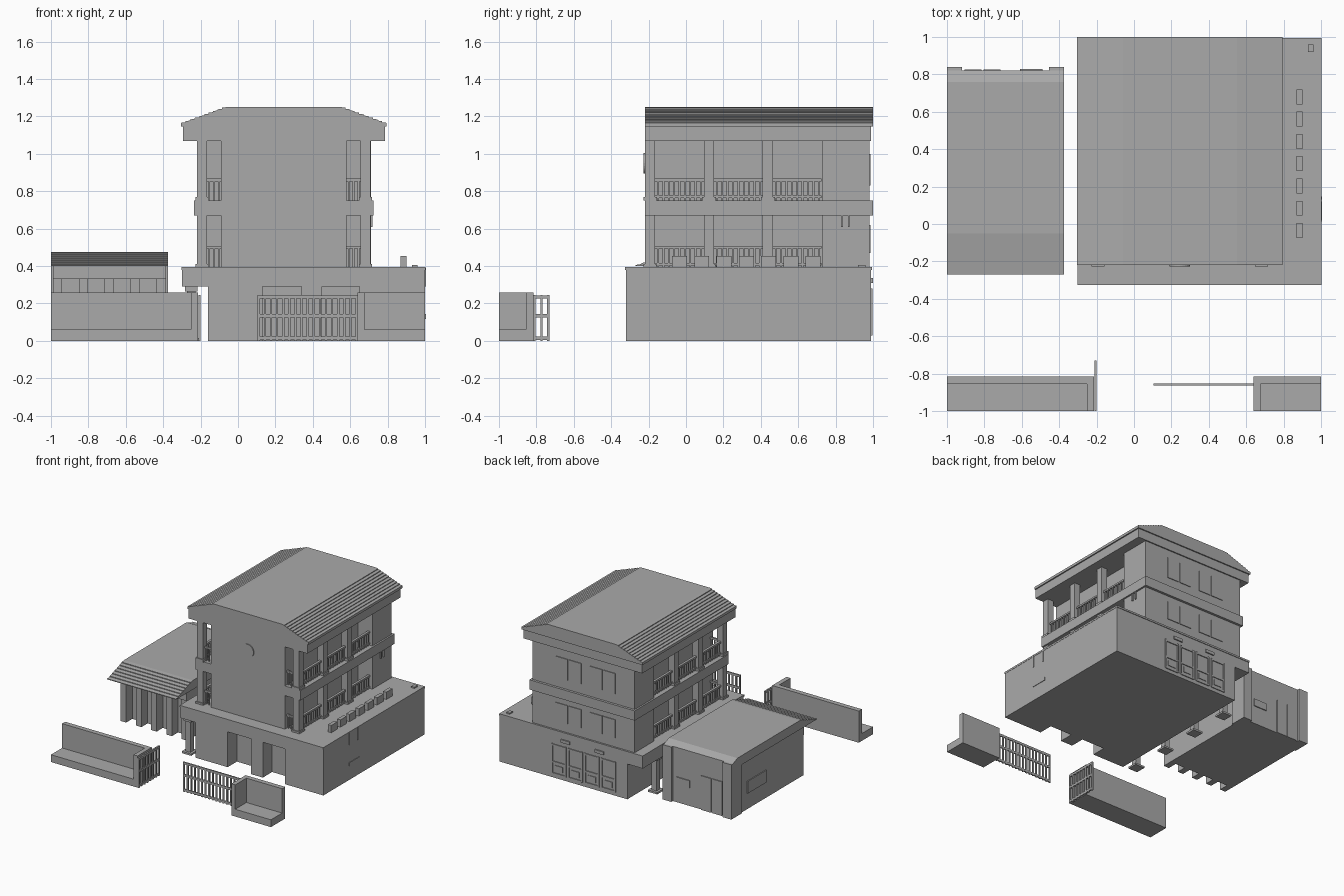
import bpy, bmesh
from math import radians
from mathutils import Matrix, Vector

default_cube = bpy.data.objects.get("Cube")
if default_cube:
    bpy.data.objects.remove(default_cube)

shade = (0.4, 0.4, 0.4, 1)
grey = bpy.data.materials.new("plain_grey")
grey.use_nodes = True
grey.diffuse_color = shade
grey.node_tree.nodes["Principled BSDF"].inputs["Base Color"].default_value = shade


def finish(name, bm):
    bmesh.ops.recalc_face_normals(bm, faces=bm.faces)
    mesh = bpy.data.meshes.new(name)
    bm.to_mesh(mesh)
    bm.free()
    mesh.materials.append(grey)
    bpy.context.collection.objects.link(bpy.data.objects.new(name, mesh))


def build(name, *blocks):
    """One object made of boxes, each given as spans along x, y and z."""
    bm = bmesh.new()
    for block in blocks:
        middle = Vector([(low + high) / 2 for low, high in block])
        size = Vector([high - low for low, high in block])
        place = Matrix.Translation(middle) @ Matrix.Diagonal(size.to_4d())
        bmesh.ops.create_cube(bm, size=1, matrix=place)
    finish(name, bm)


def prism(name, outline, move):
    """Extrude a flat outline along the move vector."""
    bm = bmesh.new()
    face = bm.faces.new([bm.verts.new(point) for point in outline])
    result = bmesh.ops.extrude_face_region(bm, geom=[face])["geom"]
    moved = [item for item in result if isinstance(item, bmesh.types.BMVert)]
    bmesh.ops.translate(bm, vec=move, verts=moved)
    finish(name, bm)


def around(middle, size):
    return (middle - size / 2, middle + size / 2)


def grow(span, margin):
    return (span[0] - margin, span[1] + margin)


def spread(span, count):
    low, high = span
    return [low + (high - low) * step / (count - 1) for step in range(count)]


def tiles(eave, ridge, count, lip=0.006):
    """Stepped slope of tile rows, from the eave point to the ridge point."""
    rows = [Vector(eave).lerp(Vector(ridge), step / count) for step in range(count + 1)]
    points = []
    for lower, upper in zip(rows, rows[1:]):
        points += [lower + Vector((0, lip)), upper]
    return points


# Shared levels and spans
deck, floor, eave = 0.39, 0.75, 1.15
middle = 0.245
front, back = -0.32, 0.99
upper_front = -0.22
house_x, house_y = (-0.16, 1), (front, back)
core_x = around(middle, 0.67)
rooms_x = around(middle, 0.93)
storeys = (deck, floor)

# Ground floor with two recessed front openings
inner_front = front + 0.12
lintel = 0.29
porch = (front, inner_front)
piers = [(house_x[0], 0.13), (0.34, 0.45), (0.65, house_x[1])]
build("ground_floor",
      (house_x, (inner_front, back), (0, deck)),
      (house_x, porch, (lintel, deck)),
      *[(pier, porch, (0, lintel)) for pier in piers])
slab_x = (-0.3, house_x[1])
build("terrace_slab", (slab_x, house_y, (lintel, deck)),
      (grow(slab_x, 0.002), grow(house_y, 0.005), (deck - 0.01, deck + 0.005)))

# Posts under the overhanging side of the terrace
supports = []
for y in spread((-0.27, 0.75), 4):
    for width, height in ((0.045, (0, lintel)), (0.085, (0, 0.015)), (0.065, (0.265, lintel))):
        supports.append((around(-0.25, width), around(y, width), height))
build("side_columns", *supports)

# Upper floors: core, wider back rooms, floor band and roof beam
build("upper_core", (core_x, (upper_front, back - 0.01), (deck, eave)))
build("back_rooms", (rooms_x, (0.73, back - 0.01), (deck, eave)))
build("floor_band", (grow(rooms_x, 0.014), (upper_front, 1), (0.67, floor)))
build("roof_beam", (grow(rooms_x, 0.075), (upper_front, back), (1.07, eave)))

# Gallery columns and railings, mirrored to both sides
columns, railings = [], []
column = 0.055
bay = 0.315
for side in (-1, 1):
    x = middle + side * 0.437
    for row in range(3):
        start = upper_front + bay * row
        post_x, post_y = around(x, column), (start, start + column)
        columns.append((post_x, post_y, (deck, eave)))
        for base in storeys:
            columns.append((grow(post_x, 0.008), grow(post_y, 0.008), (base, base + 0.02)))
            opening = (start + column, start + bay)
            for height in (0.02, 0.11):
                railings.append((around(x, 0.02), opening, around(base + height, 0.014)))
            for y in spread(grow(opening, -0.015), 9):
                railings.append((around(x, 0.012), around(y, 0.01), (base, base + 0.11)))
    # Short front railing between corner column and core
    gap = sorted((x, core_x[side > 0]))
    for base in storeys:
        railings.append((gap, around(-0.19, 0.015), around(base + 0.11, 0.014)))
        for bar in spread(grow(gap, -0.012), 4):
            railings.append((around(bar, 0.01), around(-0.19, 0.01), (base, base + 0.11)))
build("gallery_columns", *columns)
build("gallery_railings", *railings)

# Main roof: stepped tile slopes mirrored about a flat top
slope = tiles((-0.55, eave + 0.01), (-0.305, 1.25), 10)
half = [Vector((-0.55, eave - 0.005))] + slope
outline = [(middle + x, upper_front, z) for x, z in half]
outline += [(middle - x, upper_front, z) for x, z in reversed(half)]
prism("main_roof", outline, (0, 1 - upper_front, 0))

# Round front plaque
bm = bmesh.new()
plaque = Matrix.Translation((middle, upper_front, 0.95)) @ Matrix.Rotation(radians(90), 4, "X")
bmesh.ops.create_cone(bm, cap_ends=True, segments=24, radius1=0.055, radius2=0.055,
                      depth=0.015, matrix=plaque)
finish("round_plaque", bm)

# Back windows: two pairs of sashes on each upper floor
sashes = []
for height in ((0.47, 0.62), (0.83, 1)):
    for pair in (0.07, 0.38):
        for sash in (pair - 0.06, pair + 0.06):
            sashes.append((around(sash, 0.11), around(back - 0.01, 0.012), height))
build("back_windows", *sashes)

# Four panelled back doors, with a vent over each pair
doors, vents = [], []
for x in spread((0.01, 0.46), 4):
    for jamb in around(x, 0.12):
        doors.append((around(jamb, 0.012), around(back, 0.016), (0.03, 0.28)))
    for rail in (0.035, 0.13, 0.27):
        doors.append((around(x, 0.12), around(back, 0.014), around(rail, 0.014)))
    doors.append((around(x, 0.07), around(back, 0.01), (0.06, 0.105)))
for x in (0.09, 0.4):
    vents.append((around(x, 0.08), around(back, 0.02), (0.31, 0.335)))
build("back_doors", *doors)
build("door_vents", *vents)

# Terrace planters and small fittings
build("terrace_planters", *[(around(0.885, 0.03), around(y, 0.08), (deck, 0.455))
                            for y in spread((-0.035, 0.68), 7)])
build("terrace_hatch", (around(0.945, 0.03), around(0.94, 0.04), (deck, deck + 0.015)))
build("side_pipes", *[(around(1, 0.01), around(y, 0.01), (lintel, deck)) for y in (0.015, 0.125)])
build("side_vent", (around(1, 0.008), around(0.08, 0.135), around(0.13, 0.025)))
build("drain_pipes", *[(around(rooms_x[1], 0.02), around(y, 0.01), (0.61, floor))
                       for y in (0.835, 0.87)])

# Side building with a tiled front slope
annex_x = (-1, -0.375)
annex_front, annex_back = -0.03, 0.82
annex_eave, annex_top = 0.4, 0.475
inside_x = grow(annex_x, -0.01)
build("annex_walls", (inside_x, (annex_front, annex_back), (0, annex_eave)))
build("annex_back_piers", *[(around(x, 0.08), (0.7, annex_back + 0.02), (0, 0.45))
                            for x in grow(annex_x, -0.04)])
build("annex_front_beam", (inside_x, (-0.12, annex_front), (0.33, annex_eave)))
build("annex_front_piers", *[(around(x, 0.05), (-0.11, annex_front), (0, 0.33))
                             for x in spread(grow(inside_x, -0.025), 5)])
slope = tiles((-0.27, annex_eave), (-0.05, annex_top), 7)
rear = [(0.76, annex_top), (annex_back, 0.45), (annex_back, annex_eave)]
prism("annex_roof", [(annex_x[0], y, z) for y, z in [(-0.27, annex_eave)] + slope + rear],
      (annex_x[1] - annex_x[0], 0, 0))
build("annex_back_door", *[(around(x, 0.09), around(annex_back, 0.014), (0, 0.28))
                           for x in (-0.86, -0.76)])
build("annex_back_window", (around(-0.55, 0.12), around(annex_back, 0.016), around(0.18, 0.06)))
build("annex_side_window", (around(inside_x[0], 0.014), around(0.5, 0.24), around(0.18, 0.1)))

# Street walls: low planter base, back wall and end wall
street, step, wall_top = (-1, -0.815), 0.06, 0.26
for name, wall_x, end_x in (("left_street_wall", (-1, -0.213), (-0.25, -0.213)),
                            ("right_street_wall", (0.64, 1), (0.64, 0.675))):
    build(name, (wall_x, street, (0, step)),
          (wall_x, (street[1] - 0.04, street[1]), (step, wall_top)),
          (end_x, street, (step, wall_top)))


# Barred gates, one closed and one swung open
def gate(name, length, depth, count, turned):
    rails = [(length, depth, around(z, 0.018)) for z in (0.015, 0.135, 0.235)]
    bars = [(around(bar, 0.012), depth, (0, 0.245)) for bar in spread(grow(length, -0.006), count)]
    blocks = rails + bars
    if turned:
        blocks = [(across, run, height) for run, across, height in blocks]
    build(name, *blocks)


gate("front_gate", (0.105, 0.64), around(-0.858, 0.01), 17, False)
gate("open_gate", (-1, -0.73), around(-0.206, 0.012), 8, True)
